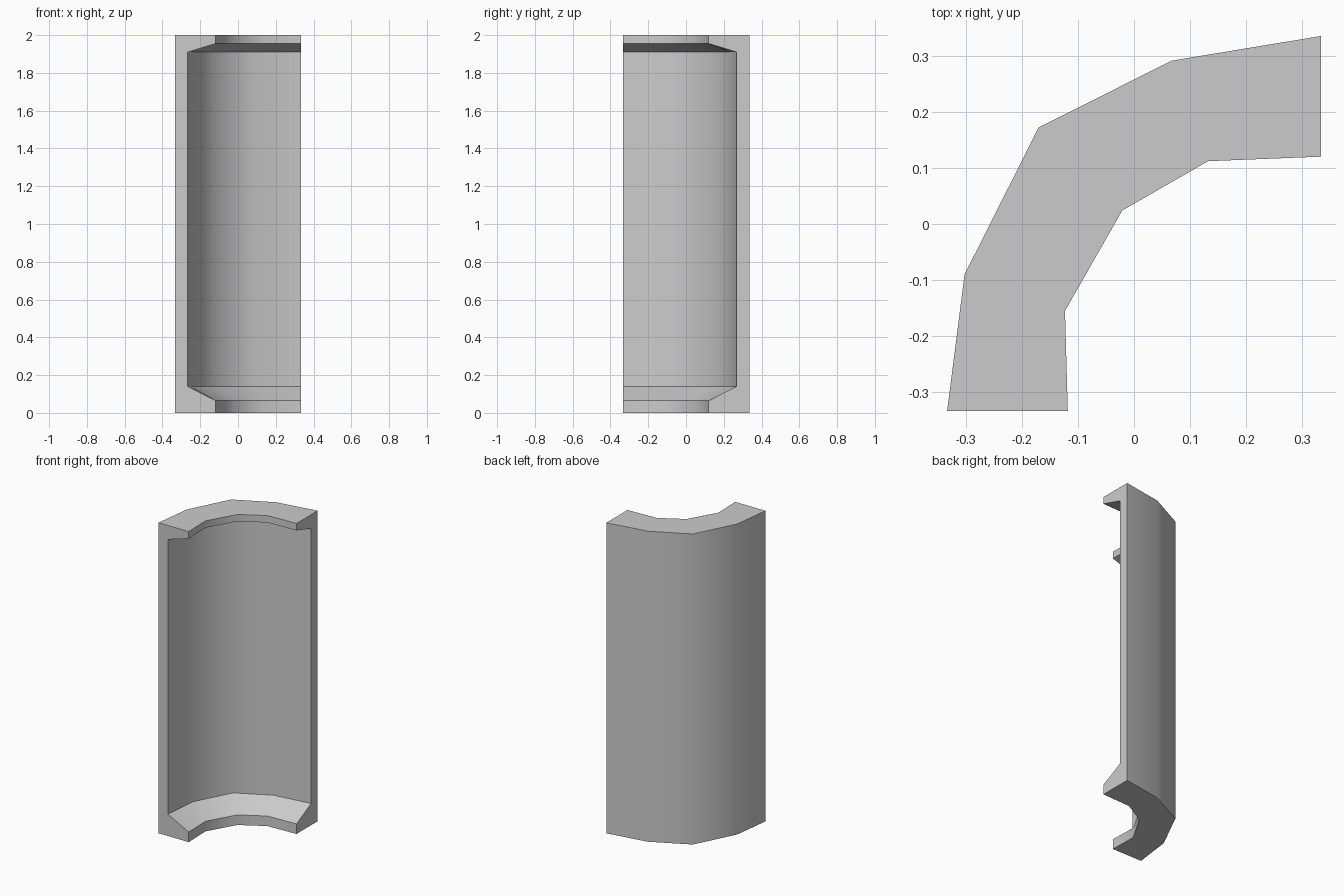
import bpy, bmesh
from math import radians

if "Cube" in bpy.data.objects:
    bpy.data.objects.remove(bpy.data.objects["Cube"])

# Plan outlines of the quarter shell: outside wall and inner lip
outer = [(-0.333, -0.333), (-0.302, -0.09), (-0.17, 0.172), (0.067, 0.291), (0.333, 0.335)]
lip = [(-0.118, -0.333), (-0.123, -0.155), (-0.021, 0.024), (0.132, 0.112), (0.333, 0.12)]

# Wall section: (blend from outer outline to lip outline, height)
WALL = 0.31
section = [(0, 0), (1, 0), (1, 0.065), (WALL, 0.14),
           (WALL, 1.91), (1, 1.955), (1, 2), (0, 2)]

# Curved shell with a flange at each end, lofted along the outline
bm = bmesh.new()
rings = []
for (ox, oy), (lx, ly) in zip(outer, lip):
    rings.append([bm.verts.new((ox + (lx - ox) * t, oy + (ly - oy) * t, z)) for t, z in section])
n = len(section)
for a, b in zip(rings, rings[1:]):
    for i in range(n):
        j = (i + 1) % n
        bm.faces.new((a[i], a[j], b[j], b[i]))

# Flat cut ends
bm.faces.new(rings[0])
bm.faces.new(rings[-1][::-1])
bmesh.ops.recalc_face_normals(bm, faces=bm.faces)

mesh = bpy.data.meshes.new("quarter_shell")
bm.to_mesh(mesh)
bm.free()
shell = bpy.data.objects.new("quarter_shell", mesh)
bpy.context.collection.objects.link(shell)
bpy.context.view_layer.objects.active = shell
shell.select_set(True)
bpy.ops.object.shade_smooth_by_angle(angle=radians(40))
